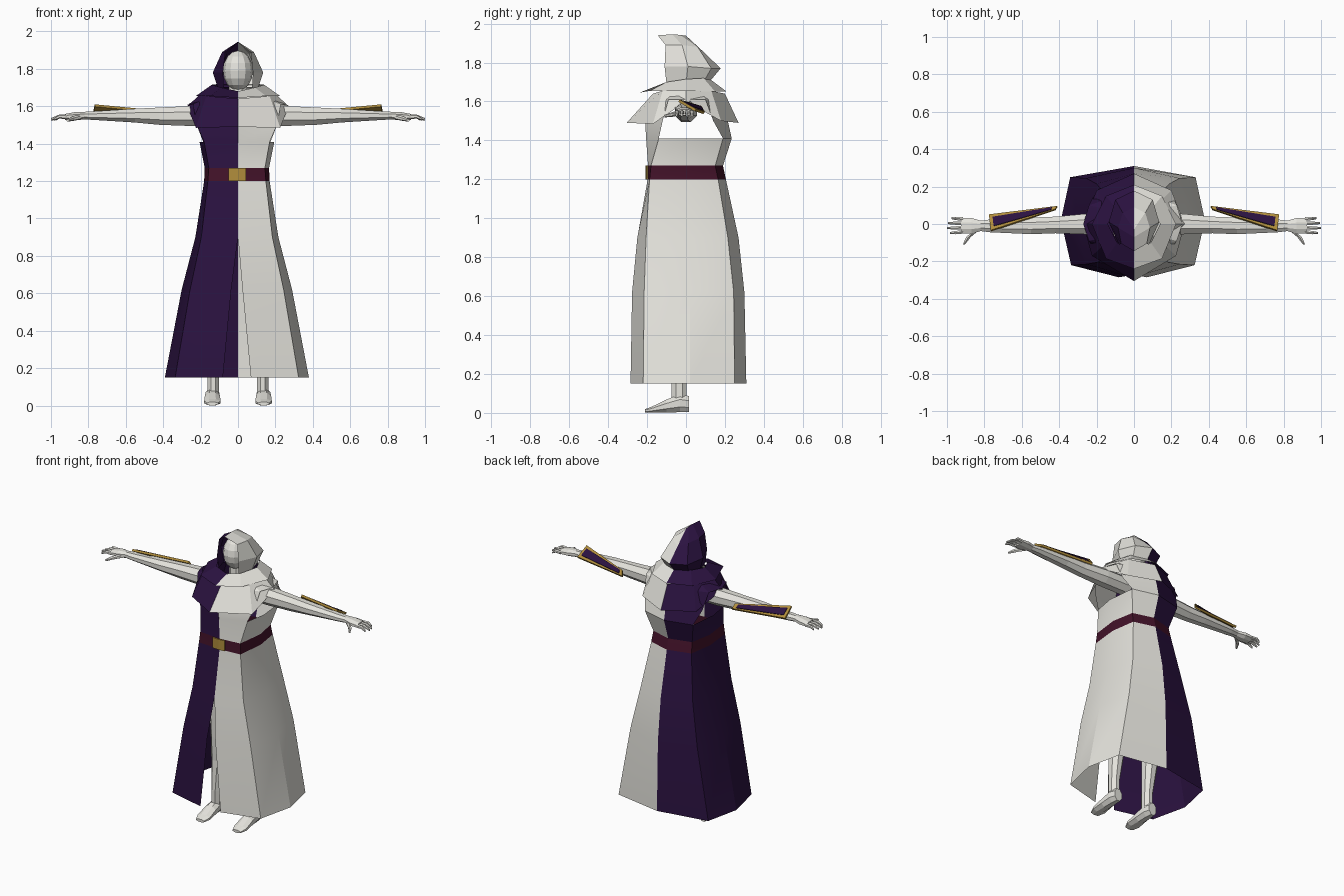
import bpy, bmesh
from math import sin, cos, pi, radians
from mathutils import Vector

if "Cube" in bpy.data.objects:
    bpy.data.objects.remove(bpy.data.objects["Cube"])


def material(name, rgb):
    m = bpy.data.materials.new(name)
    m.use_nodes = True
    m.diffuse_color = (*rgb, 1)
    m.node_tree.nodes["Principled BSDF"].inputs["Base Color"].default_value = (*rgb, 1)
    return m


WHITE = material("off white", (0.78, 0.77, 0.72))
PURPLE = material("deep purple", (0.024, 0.006, 0.052))
MAROON = material("dark maroon", (0.055, 0.006, 0.022))
GOLD = material("old gold", (0.44, 0.27, 0.045))


def finish(name, verts, faces, mats, smooth=None, solid=True):
    mesh = bpy.data.meshes.new(name)
    mesh.from_pydata(verts, [], faces)
    obj = bpy.data.objects.new(name, mesh)
    bpy.context.collection.objects.link(obj)
    for m in mats:
        mesh.materials.append(m)
    if solid:
        bm = bmesh.new()
        bm.from_mesh(mesh)
        bmesh.ops.recalc_face_normals(bm, faces=bm.faces)
        bm.to_mesh(mesh)
        bm.free()
    if smooth:
        bpy.ops.object.select_all(action='DESELECT')
        obj.select_set(True)
        bpy.context.view_layer.objects.active = obj
        bpy.ops.object.shade_smooth_by_angle(angle=radians(smooth))
    return obj


def sheet(name, rows, side, skip=(), smooth=None, dx=0.0):
    """Half of a cloth shell: rows run upward, columns run front to back."""
    n = len(rows[0])
    verts = [(side * x + (dx if x else 0), y, z) for row in rows for x, y, z in row]
    faces = []
    for r in range(len(rows) - 1):
        for c in range(n - 1):
            if (r, c) in skip:
                continue
            q = [r * n + c, r * n + c + 1, (r + 1) * n + c + 1, (r + 1) * n + c]
            faces.append(q if side > 0 else q[::-1])
    cloth = WHITE if side > 0 else PURPLE
    return finish(name, verts, faces, [cloth, MAROON], smooth, solid=False)


def tube(name, sections, u, v, side, n=8):
    """Capped tube through (centre, radius along u, radius along v) sections."""
    u, v = Vector(u), Vector(v)
    verts = []
    for centre, ru, rv in sections:
        for i in range(n):
            a = 2 * pi * (i + 0.5) / n
            p = Vector(centre) + u * ru * cos(a) + v * rv * sin(a)
            verts.append((p.x * side, p.y, p.z))
    faces = [[r * n + i, r * n + (i + 1) % n, (r + 1) * n + (i + 1) % n, (r + 1) * n + i]
             for r in range(len(sections) - 1) for i in range(n)]
    faces += [list(range(n)), list(range(len(verts) - n, len(verts)))]
    return finish(name, verts, faces, [WHITE])


def plate(name, corners, thick, mat, side):
    p = [Vector(c) for c in corners]
    normal = (p[1] - p[0]).cross(p[3] - p[0]).normalized() * thick
    verts = [(q.x * side, q.y, q.z) for q in p + [c + normal for c in p]]
    faces = [[0, 1, 2, 3], [4, 5, 6, 7]]
    faces += [[i, (i + 1) % 4, (i + 1) % 4 + 4, i + 4] for i in range(4)]
    return finish(name, verts, faces, [mat])


# Robe outline by height: front, front corner, side, back corner, back
ROBE = [
    (0.15, [(.075, -.285), (.33, -.22), (.385, .02), (.335, .25), (0, .31)]),
    (0.62, [(.03, -.277), (.25, -.215), (.295, .02), (.25, .245), (0, .30)]),
    (0.90, [(0, -.25), (.19, -.205), (.222, .01), (.195, .215), (0, .27)]),
    (1.20, [(0, -.197), (.155, -.187), (.175, 0), (.15, .165), (0, .205)]),
    (1.27, [(0, -.195), (.15, -.18), (.172, 0), (.145, .15), (0, .19)]),
    (1.41, [(0, -.205), (.175, -.14), (.2, 0), (.18, .19), (0, .235)]),
    (1.50, [(0, -.21), (.215, -.12), (.235, 0), (.215, .14), (0, .215)]),
    (1.61, [(0, -.16), (.235, -.09), (.265, 0), (.235, .1), (0, .18)]),
    (1.67, [(0, -.1), (.1, -.06), (.12, 0), (.1, .07), (0, .1)]),
]
ROBE = [[(x, y, z) for x, y in ring] for z, ring in ROBE]
ARMHOLES = {(r, c) for r in (5, 6) for c in (1, 2)}
BELT_ROW = (1.2, 1.27)

MANTLE = [
    [(0, -.305, 1.49), (.225, -.17, 1.485), (.272, 0, 1.6), (.2, .18, 1.5), (0, .27, 1.49)],
    [(0, -.17, 1.64), (.17, -.12, 1.655), (.2, 0, 1.665), (.15, .13, 1.655), (0, .2, 1.64)],
]
COLLAR = [
    [(0, -.24, 1.645), (.15, -.185, 1.655), (.225, 0, 1.655), (.15, .15, 1.65), (0, .21, 1.65)],
    [(0, -.12, 1.68), (.09, -.1, 1.70), (.14, 0, 1.715), (.1, .09, 1.72), (0, .13, 1.71)],
]
HOOD = [
    [(.075, -.1, 1.69), (.105, 0, 1.69), (.085, .09, 1.70), (0, .12, 1.70)],
    [(.08, -.11, 1.78), (.135, .01, 1.78), (.1, .13, 1.77), (0, .178, 1.77)],
    [(.068, -.105, 1.89), (.085, -.02, 1.89), (.06, .06, 1.88), (0, .09, 1.855)],
    [(0, -.145, 1.94), (0, -.07, 1.945), (0, -.03, 1.942), (0, 0, 1.938)],
]

# Arm and hand: x, y, z, half depth, half height
ARM = [(.06, 0, 1.55, .06, .06), (.25, 0, 1.548, .06, .058), (.42, -.005, 1.547, .048, .05),
       (.55, -.01, 1.55, .048, .04), (.77, -.01, 1.55, .037, .025), (.82, -.01, 1.55, .03, .022),
       (.87, -.01, 1.547, .046, .024), (.925, -.008, 1.543, .045, .017)]
LEG = [(.06, -.035, .033, .042), (.16, -.035, .033, .042), (.36, -.01, .05, .055),
       (.52, -.02, .048, .052), (.95, 0, .075, .085)]
FOOT = [(.015, .045, .03, .045), (-.03, .05, .04, .05), (-.1, .035, .044, .036),
        (-.17, .018, .048, .018), (-.21, .01, .032, .01)]
X, Y, Z = (1, 0, 0), (0, 1, 0), (0, 0, 1)
BRACER = [Vector(p) for p in [(.765, -.04, 1.598), (.775, .045, 1.55),
                              (.41, .09, 1.535), (.42, .073, 1.565)]]

for side, tag in ((1, "left"), (-1, "right")):
    # Robe with front slit, armholes and a belt band
    robe = sheet("robe_" + tag, ROBE, side, ARMHOLES, smooth=20, dx=-0.006)
    for f in robe.data.polygons:
        f.material_index = int(BELT_ROW[0] < f.center.z < BELT_ROW[1])
    sheet("mantle_" + tag, MANTLE, side)
    sheet("collar_" + tag, COLLAR, side)
    sheet("hood_" + tag, HOOD, side)

    # Bent half of the belt buckle
    outer = 0.045 * side - 0.004
    lo, hi = BELT_ROW
    buckle = [(0, -.2, lo), (abs(outer), -.196, lo), (abs(outer), -.196, hi), (0, -.2, hi)]
    plate("buckle_" + tag, buckle, 0.008, GOLD, side)

    # Arm, fingers and thumb
    tube("arm_" + tag, [((x, y, z), ry, rz) for x, y, z, ry, rz in ARM], Y, Z, side)
    for i, tip in enumerate((.985, 1.0, .995, .975)):
        y = -.042 + .023 * i
        path = [((.915, y, 1.543), .011, .012), ((.955, y * 1.1, 1.545), .01, .011),
                ((tip, y * 1.15, 1.53), .006, .007)]
        tube(f"finger_{i + 1}_{tag}", path, Y, Z, side, n=6)
    thumb = [((.845, -.035, 1.543), .016, .014), ((.885, -.07, 1.533), .014, .012),
             ((.91, -.11, 1.525), .007, .007)]
    tube("thumb_" + tag, thumb, X, Z, side, n=6)

    # Gold forearm guard with a purple inlay
    plate("bracer_" + tag, BRACER, 0.014, GOLD, side)
    a, b, c, d = BRACER
    lift = (b - a).cross(d - a).normalized() * 0.012
    inlay = [a.lerp(b, s).lerp(d.lerp(c, s), t) + lift
             for s, t in ((.2, .05), (.8, .05), (.8, .93), (.2, .93))]
    plate("bracer_inlay_" + tag, inlay, 0.005, PURPLE, side)

    # Leg and foot
    tube("leg_" + tag, [((.132, y, z), rx, ry) for z, y, rx, ry in LEG], X, Y, side)
    tube("foot_" + tag, [((.137, y, z), rx, rz) for y, z, rx, rz in FOOT], X, Z, side)

# Blank face and neck inside the hood
bpy.ops.mesh.primitive_uv_sphere_add(segments=12, ring_count=8, location=(0, -.015, 1.79))
face = bpy.context.object
face.name = "face"
face.scale = (.08, .095, .108)
face.data.materials.append(WHITE)
tube("neck", [((0, 0, 1.6), .06, .06), ((0, 0, 1.74), .05, .05)], X, Y, 1)
